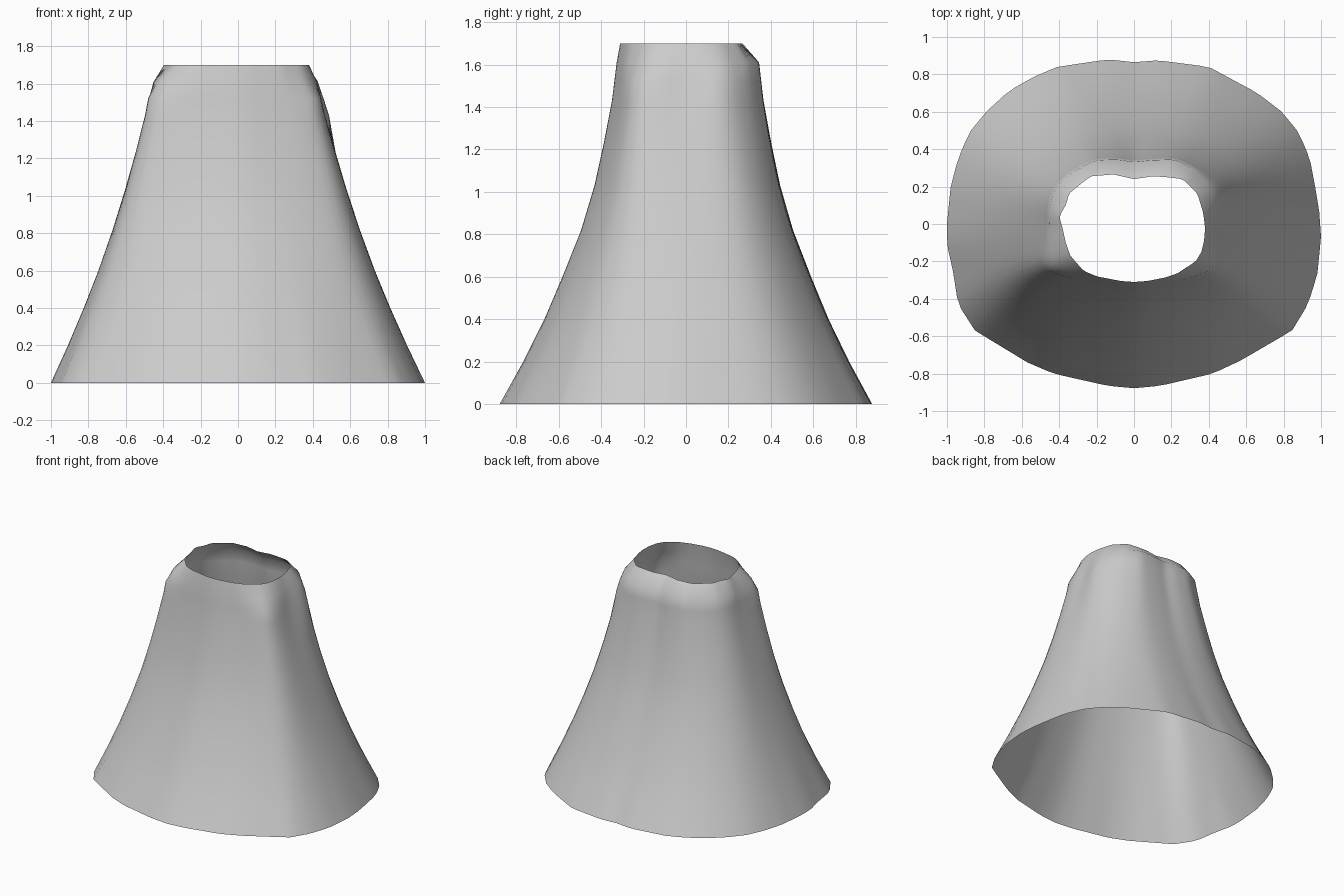
import bpy, bmesh, math

if "Cube" in bpy.data.objects:
    bpy.data.objects.remove(bpy.data.objects["Cube"])

# Outlines, counter-clockwise from the right side
BASE = [(1, -.07), (.99, .07), (.97, .19), (.94, .35), (.88, .49), (.79, .60), (.66, .70), (.40, .84),
        (.13, .875), (0, .865), (-.14, .88), (-.41, .84), (-.54, .785), (-.67, .71), (-.79, .60),
        (-.88, .49), (-.94, .35), (-.98, .2), (-1, 0), (-1, -.11), (-.97, -.24), (-.94, -.43),
        (-.85, -.57), (-.57, -.74), (-.43, -.80), (-.14, -.865), (0, -.878), (.14, -.865), (.42, -.80),
        (.57, -.73), (.845, -.57), (.93, -.43), (.98, -.27)]
SHOULDER = [(.42, -.02), (.43, .09), (.43, .16), (.405, .22), (.33, .29), (.22, .345), (.08, .34), (0, .33),
            (-.09, .345), (-.21, .34), (-.34, .27), (-.41, .20), (-.44, .14), (-.45, .08), (-.45, 0),
            (-.46, -.12), (-.465, -.19), (-.44, -.25), (-.30, -.285), (-.21, -.30), (-.07, -.322),
            (0, -.327), (.07, -.322), (.2, -.298), (.29, -.28), (.40, -.24), (.425, -.17), (.425, -.09)]
RIM = [(.38, -.02), (.37, .06), (.355, .11), (.34, .16), (.26, .24), (.18, .25), (.10, .255), (0, .24),
       (-.11, .265), (-.23, .255), (-.29, .21), (-.35, .16), (-.36, .11), (-.38, .075), (-.40, .04),
       (-.38, -.03), (-.365, -.10), (-.34, -.17), (-.27, -.25), (-.20, -.28), (-.07, -.305), (0, -.31),
       (.07, -.305), (.16, -.288), (.23, -.265), (.33, -.2), (.36, -.15), (.375, -.09)]
# Wall levels: height, flare in x, flare in y (1 = base, 0 = shoulder)
LEVELS = [(0, 1, 1), (.2, .835, .80), (.4, .68, .62), (.6, .536, .465), (.82, .395, .305),
          (1.03, .275, .19), (1.23, .17, .11), (1.43, .07, .04), (1.52, .035, .02), (1.61, 0, 0)]
# Corners that turn inwards early below the rim: direction in degrees, amount
CORNERS = [(28, .03), (208, .07), (329, .08)]
N = 96


def radii(points):
    """Distance from the axis to the outline in N even directions."""
    out = []
    for k in range(N):
        c, s = math.cos(2 * math.pi * k / N), math.sin(2 * math.pi * k / N)
        for (ax, ay), (bx, by) in zip(points, points[1:] + points[:1]):
            u, v = c * ay - s * ax, c * by - s * bx
            if u <= 0 < v:
                t = u / (u - v)
                x, y = ax + (bx - ax) * t, ay + (by - ay) * t
                out.append(x * c + y * s)
                break
    return out


def soften(r, passes):
    for _ in range(passes):
        r = [(r[i - 1] + 2 * r[i] + r[(i + 1) % N]) / 4 for i in range(N)]
    return r


base, shoulder, rim = radii(BASE), soften(radii(SHOULDER), 1), radii(RIM)
soft_base, soft_shoulder = soften(base, 4), soften(shoulder, 3)

rings = []
for z, fx, fy in LEVELS:
    ring, w = [], 4 * fx * (1 - fx)          # the wall is rounder at mid height
    for k in range(N):
        a = 2 * math.pi * k / N
        b = base[k] + (soft_base[k] - base[k]) * w
        s = shoulder[k] + (soft_shoulder[k] - shoulder[k]) * w
        if z > 1.6:
            s *= 1 - sum(m * math.exp(-((k * 360 / N - d) / 14)**2) for d, m in CORNERS)
        x, y = math.cos(a) * (s + (b - s) * fx), math.sin(a) * (s + (b - s) * fy)
        # small bulge on the right near the shoulder
        if x > 0:
            x += .02 * math.exp(-((z - 1.43) / .1)**2 - ((y - .14) / .1)**2)
        ring.append((x, y, z))
    rings.append(ring)
rings.append([(r * math.cos(2 * math.pi * k / N), r * math.sin(2 * math.pi * k / N), 1.7)
              for k, r in enumerate(rim)])

# Open, flared shell
bm = bmesh.new()
loops = [[bm.verts.new(p) for p in ring] for ring in rings]
for lo, hi in zip(loops, loops[1:]):
    for i in range(N):
        j = (i + 1) % N
        bm.faces.new((lo[i], lo[j], hi[j], hi[i]))
mesh = bpy.data.meshes.new("flared_shell")
bm.to_mesh(mesh)
bm.free()
shell = bpy.data.objects.new("flared_shell", mesh)
bpy.context.collection.objects.link(shell)

grey = bpy.data.materials.new("light grey")
grey.diffuse_color = (.6, .6, .6, 1)
grey.use_nodes = True
grey.node_tree.nodes["Principled BSDF"].inputs["Base Color"].default_value = grey.diffuse_color
mesh.materials.append(grey)

bpy.context.view_layer.objects.active = shell
shell.select_set(True)
bpy.ops.object.shade_smooth_by_angle(angle=math.radians(60))
